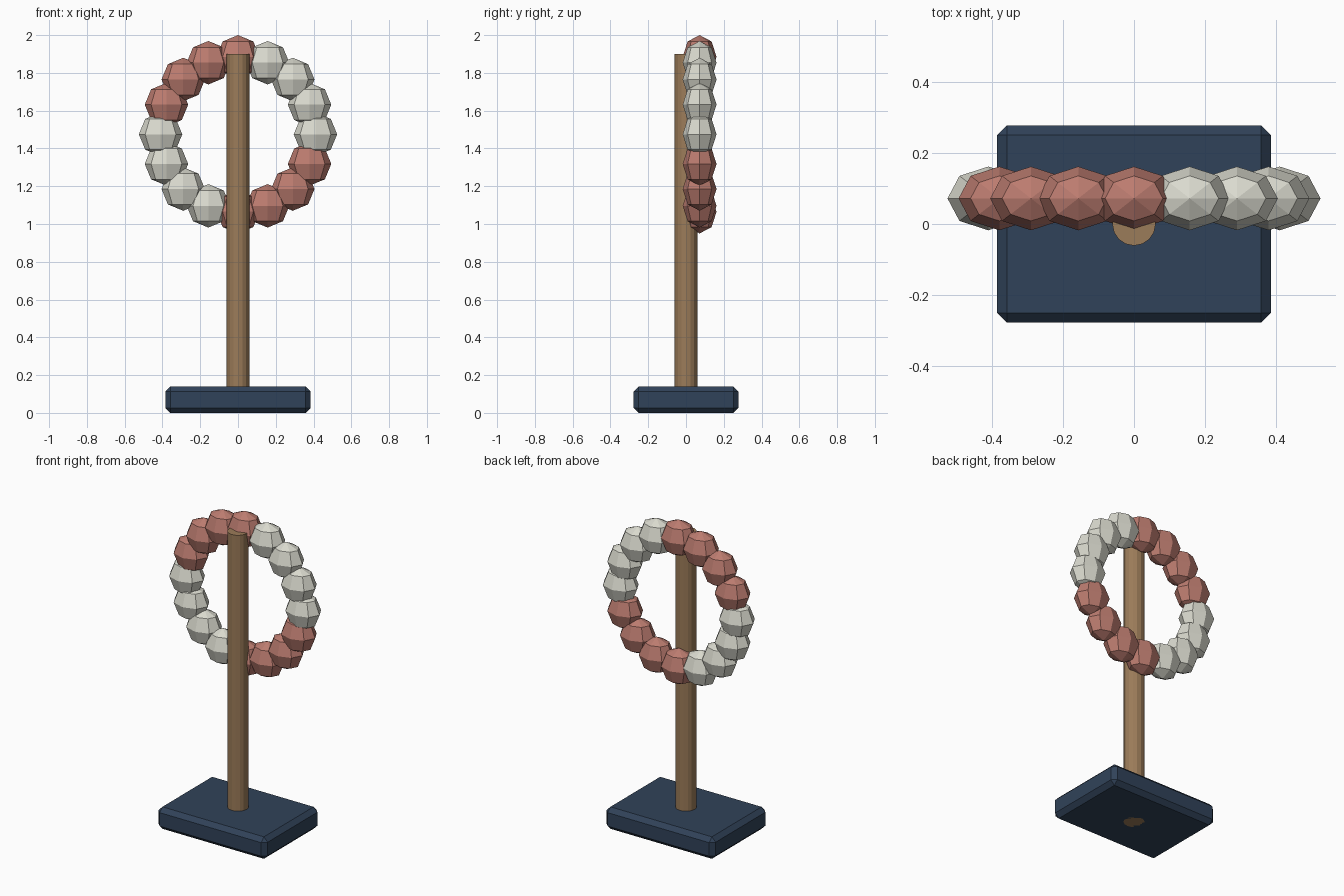
import bpy
import math

if "Cube" in bpy.data.objects:
    bpy.data.objects.remove(bpy.data.objects["Cube"])


def material(name, rgb):
    m = bpy.data.materials.new(name)
    m.diffuse_color = (*rgb, 1)
    m.use_nodes = True
    m.node_tree.nodes["Principled BSDF"].inputs["Base Color"].default_value = m.diffuse_color
    return m


navy = material("navy", (0.03, 0.055, 0.1))
wood = material("wood", (0.33, 0.2, 0.1))
red = material("red", (0.5, 0.2, 0.16))
white = material("white", (0.7, 0.7, 0.62))


def finish(name, mat):
    ob = bpy.context.object
    ob.name = name
    ob.data.materials.append(mat)
    bpy.ops.object.transform_apply(location=False, rotation=False, scale=True)
    return ob


# Chamfered base slab
bpy.ops.mesh.primitive_cube_add(size=1, location=(0, 0, 0.07))
bpy.context.object.scale = (0.77, 0.555, 0.14)
base = finish("base", navy)
bevel = base.modifiers.new("chamfer", 'BEVEL')
bevel.width = 0.027
bevel.segments = 1

# Upright post
bpy.ops.mesh.primitive_cylinder_add(vertices=16, radius=0.061, depth=1.9,
                                    location=(0, 0, 0.95))
finish("post", wood)

# Ring of upright flattened beads, alternating colour every four
COUNT, RING, BEAD = 16, 0.41, 0.115
for i in range(COUNT):
    a = 2 * math.pi * i / COUNT
    bpy.ops.mesh.primitive_uv_sphere_add(
        segments=8, ring_count=4, radius=BEAD,
        location=(RING * math.cos(a), 0.072, 1.475 + RING * math.sin(a)))
    bpy.context.object.scale = (1, 0.78, 1)
    finish(f"ring_bead_{i + 1}", red if (i // 4) % 2 else white)
